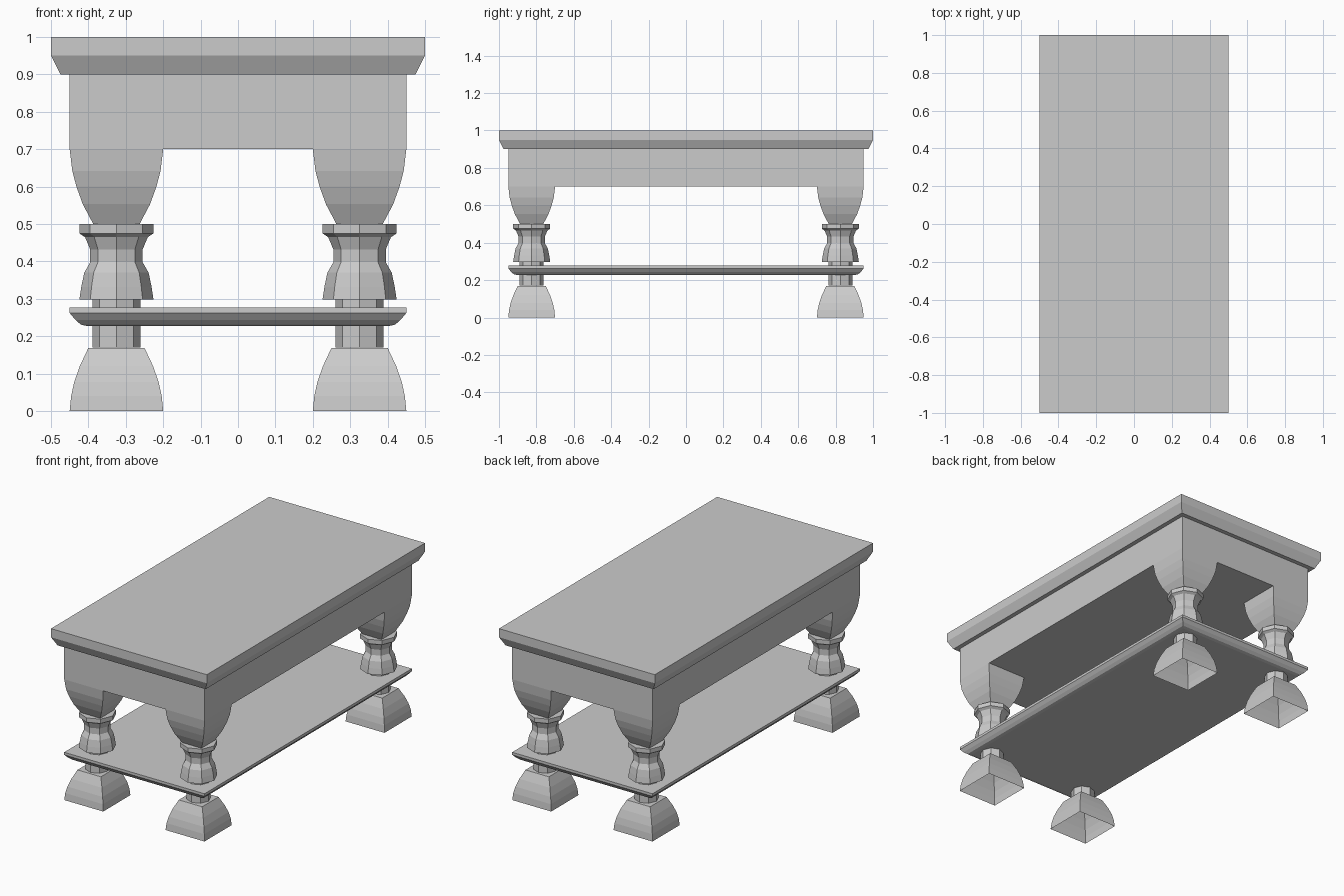
import bpy, bmesh, math

if "Cube" in bpy.data.objects:
    bpy.data.objects.remove(bpy.data.objects["Cube"])

LEG_X, LEG_Y = 0.325, 0.825


def loft(name, rings, cap_bottom=True, cap_top=True, mirror=False):
    """Bridge a stack of equal-count rings of points into one flat-shaded object."""
    bm = bmesh.new()
    rows = [[bm.verts.new(p) for p in ring] for ring in rings]
    n = len(rows[0])
    for a, b in zip(rows, rows[1:]):
        for i in range(n):
            j = (i + 1) % n
            bm.faces.new((a[i], a[j], b[j], b[i]))
    if cap_bottom:
        bm.faces.new(rows[0][::-1])
    if cap_top:
        bm.faces.new(rows[-1])
    mesh = bpy.data.meshes.new(name)
    bm.to_mesh(mesh)
    bm.free()
    obj = bpy.data.objects.new(name, mesh)
    bpy.context.collection.objects.link(obj)
    if mirror:
        mod = obj.modifiers.new("four_corners", 'MIRROR')
        mod.use_axis = (True, True, False)
        mod.use_mirror_merge = False
    return obj


def rect(hx, hy, z, cx=0, cy=0):
    return [(cx + sx * hx, cy + sy * hy, z)
            for sx, sy in ((-1, -1), (1, -1), (1, 1), (-1, 1))]


def octagon(r, z):
    return [(LEG_X + r * math.cos(i * math.pi / 4),
             LEG_Y + r * math.sin(i * math.pi / 4), z) for i in range(8)]


def leg_squares(profile):
    return [rect(h, h, z, LEG_X, LEG_Y) for h, z in profile]


# Table top with bevelled underside
loft("table_top", [rect(0.475, 0.975, 0.9), rect(0.5, 1, 0.95), rect(0.5, 1, 1)])

# Solid apron block
loft("apron", [rect(0.45, 0.95, 0.7), rect(0.45, 0.95, 0.9)], cap_top=False)

# Lower shelf with rounded underside
loft("shelf", [rect(h, h + 0.5, z) for h, z in
               ((0.402, 0.227), (0.42, 0.231), (0.435, 0.244), (0.45, 0.262), (0.45, 0.277))])

# Curved square upper legs hanging from the apron
loft("upper_leg", leg_squares(((0.062, 0.5), (0.09, 0.553), (0.107, 0.6),
                               (0.118, 0.642), (0.125, 0.7))),
     cap_top=False, mirror=True)

# Eight-sided turned legs, running through the shelf
loft("turned_leg", [octagon(r, z) for r, z in
                    ((0.064, 0.17), (0.064, 0.298), (0.099, 0.298), (0.094, 0.332),
                     (0.086, 0.37), (0.070, 0.398), (0.070, 0.432), (0.084, 0.465),
                     (0.099, 0.475), (0.099, 0.5))],
     cap_bottom=False, mirror=True)

# Square flared feet, open underneath
loft("foot", leg_squares(((0.125, 0), (0.121, 0.04), (0.113, 0.077),
                          (0.098, 0.12), (0.075, 0.169))),
     cap_bottom=False, mirror=True)
